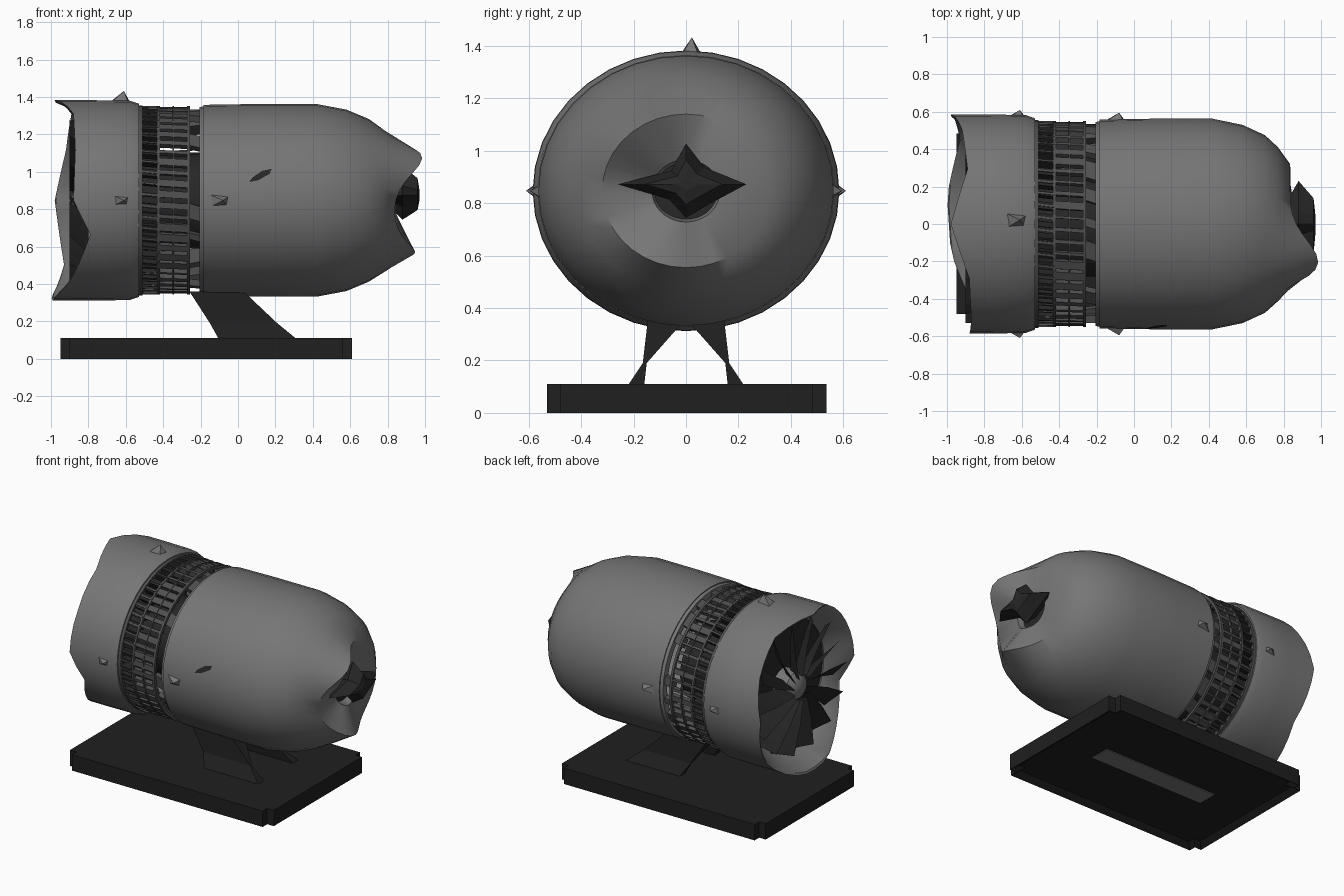
import bpy, bmesh, math, random
from mathutils import Vector

if "Cube" in bpy.data.objects:
    bpy.data.objects.remove(bpy.data.objects["Cube"])
random.seed(4)
CZ, SQ = 0.847, 0.915          # engine axis height, vertical squash


def material(name, v):
    m = bpy.data.materials.new(name)
    m.diffuse_color = (v, v, v, 1)
    m.use_nodes = True
    m.node_tree.nodes["Principled BSDF"].inputs["Base Color"].default_value = m.diffuse_color
    return m


GREY = material("cowl grey", 0.18)
VANE = material("vane grey", 0.08)
DARK = material("dark metal", 0.02)
BLACK = material("stand black", 0.014)


def polar(x, r, a):
    return Vector((x, r * math.cos(a), CZ + SQ * r * math.sin(a)))


def finish(bm, name, mat, angle=None, normals=True):
    if normals:
        bmesh.ops.recalc_face_normals(bm, faces=bm.faces)
    me = bpy.data.meshes.new(name)
    bm.to_mesh(me)
    bm.free()
    me.materials.append(mat)
    ob = bpy.data.objects.new(name, me)
    bpy.context.collection.objects.link(ob)
    if angle:
        bpy.ops.object.select_all(action='DESELECT')
        ob.select_set(True)
        bpy.context.view_layer.objects.active = ob
        bpy.ops.object.shade_smooth_by_angle(angle=math.radians(angle))
    return ob


def skin(bm, rings, closed=False, caps=False):
    vs = [[bm.verts.new(p) for p in ring] for ring in rings]
    n = len(vs[0])
    pairs = list(zip(vs, vs[1:])) + ([(vs[-1], vs[0])] if closed else [])
    for p, q in pairs:
        for i in range(n):
            j = (i + 1) % n
            bm.faces.new((p[i], p[j], q[j], q[i]))
    if caps:
        bm.faces.new(vs[0][::-1])
        bm.faces.new(vs[-1])


def revolve(name, mat, profile, n=36, wave=None, closed=False, caps=False, angle=40):
    """profile: (x, radius, strength of the angular wave along x)"""
    bm = bmesh.new()
    angs = [2 * math.pi * i / n for i in range(n)]
    skin(bm, [[polar(x + (w * wave(a) if wave else 0), r, a) for a in angs]
              for x, r, w in profile], closed, caps)
    return finish(bm, name, mat, angle)


def blades(name, mat, n, x0, x1, r0, r1, twist, width, jitter=0.0, keep=1.0):
    """Ring of slats between two radii; ends turned by twist, some missing."""
    bm = bmesh.new()
    for i in range(n):
        a = 2 * math.pi * (i + 0.5) / n
        w = width * (1 + jitter * random.uniform(-1, 1))
        if random.random() > keep:
            continue
        skin(bm, [[polar(x, r, a + t + s * w / 2) for r, s in
                   ((r0, -1), (r0, 1), (r1, 1), (r1, -1))]
                  for x, t in ((x0, -twist), (x1, twist))], caps=True)
    return finish(bm, name, mat)


def box(name, mat, x, y, z, bevel=0.0):
    bm = bmesh.new()
    skin(bm, [[(x[0], y[0], h), (x[1], y[0], h), (x[1], y[1], h), (x[0], y[1], h)] for h in z],
         caps=True)
    if bevel:
        edges = [e for e in bm.edges if abs(e.verts[0].co.z - e.verts[1].co.z) > 0.01]
        bmesh.ops.bevel(bm, geom=edges, offset=bevel, segments=2, affect='EDGES')
    return finish(bm, name, mat)


# intake cowl with uneven, peaked lip and tapering inner duct
LIP = ((0, -.98), (30, -.92), (60, -.89), (90, -.98), (120, -.88), (150, -.87), (180, -.88),
       (200, -.79), (225, -.87), (255, -.98), (285, -1.0), (320, -.93), (360, -.98))


def lip(a):
    d = math.degrees(a) % 360
    for (d0, x0), (d1, x1) in zip(LIP, LIP[1:]):
        if d <= d1:
            return x0 + (x1 - x0) * (d - d0) / (d1 - d0) + 0.925


revolve("intake_cowl", GREY,
        [(-0.53, 0.50, 0), (-0.53, 0.565, 0), (-0.58, 0.583, 0), (-0.76, 0.585, 0.15),
         (-0.925, 0.585, 1), (-0.918, 0.57, 1), (-0.82, 0.51, 0.3), (-0.74, 0.45, 0)],
        wave=lip, closed=True)

# fan behind the lip
revolve("fan_back_plate", DARK, [(-0.73, 0.46, 0), (-0.71, 0.46, 0)], caps=True)
revolve("fan_spinner", GREY, [(-0.74, 0.11, 0), (-0.84, 0.11, 0), (-0.87, 0.08, 0),
                              (-0.89, 0.02, 0)], n=16, caps=True)
bm = bmesh.new()
for i in range(14):
    a = 2 * math.pi * i / 14
    front, back = [], []
    for r, w, t in ((0.09, 0.25, 0), (0.28, 0.15, 0.06), (0.48, 0.13, 0.12)):
        front.append(bm.verts.new(polar(-0.90, r, a + t - w)))
        back.append(bm.verts.new(polar(-0.80, r, a + t + w)))
    for k in (0, 1):
        bm.faces.new((front[k], front[k + 1], back[k + 1], back[k]))
finish(bm, "fan_blades", DARK, 40, normals=False)

# inner core seen through the vane gaps
revolve("engine_core", DARK, [(-0.72, 0.28, 0), (-0.15, 0.28, 0)], n=24, caps=True)

# exposed vane cascade: hoops, two rows of slats, broken gap struts
for x, w, r in ((-0.52, 0.02, 0.555), (-0.425, 0.014, 0.55), (-0.345, 0.008, 0.55),
                (-0.265, 0.016, 0.55)):
    revolve("vane_hoop", VANE, [(x - w / 2, r - 0.02, 0), (x - w / 2, r, 0),
                                (x + w / 2, r, 0), (x + w / 2, r - 0.02, 0)],
            n=48, closed=True)
blades("front_vanes", DARK, 52, -0.52, -0.425, 0.49, 0.545, 0.01, 0.055, 0.6)
blades("rear_vanes", VANE, 52, -0.425, -0.265, 0.51, 0.545, 0.01, 0.055, 0.6)
blades("front_rails", VANE, 52, -0.52, -0.425, 0.54, 0.552, 0.01, 0.018)
blades("gap_struts", VANE, 22, -0.27, -0.17, 0.49, 0.53, 0.03, 0.15, 0.6, 0.7)
revolve("gap_ring", GREY, [(-0.205, 0.50, 0), (-0.205, 0.545, 0), (-0.18, 0.55, 0),
                           (-0.18, 0.50, 0)], closed=True)


# main nacelle and closed tail with two peaks around the outlet
def peaks(a):
    return sum(h * max(0, math.cos(a - math.radians(d))) ** 6
               for d, h in ((129, 1.0), (252, 0.75)))


revolve("main_nacelle", GREY,
        [(-0.18, 0.50, 0), (-0.185, 0.558, 0), (0.1, 0.563, 0), (0.42, 0.563, 0),
         (0.58, 0.53, 0), (0.70, 0.475, 0), (0.77, 0.41, 0.3), (0.835, 0.32, 1),
         (0.84, 0.13, 0.2), (0.76, 0.11, 0)],
        wave=lambda a: 0.15 * peaks(a))

# dark ragged exhaust plug in the tail opening
revolve("exhaust_back", DARK, [(0.78, 0.14, 0), (0.80, 0.14, 0)], n=20, caps=True)
bm = bmesh.new()
star = (0.23, 0.10, 0.17, 0.08, 0.26, 0.09, 0.14, 0.12)
skin(bm, [[polar(x, r * s, i * math.pi / 4) + Vector((0, 0, 0.025)) for i, r in enumerate(star)]
          for x, s in ((0.80, 0.4), (0.88, 1.0), (0.96, 0.6), (0.97, 0.2))], caps=True)
finish(bm, "exhaust_plug", DARK)

# small latches standing proud of the skin
for x, r, deg in ((-0.63, 0.59, 88), (-0.63, 0.58, 0), (-0.63, 0.58, 180),
                  (-0.10, 0.565, 0), (-0.10, 0.565, 180)):
    a = math.radians(deg)
    bm = bmesh.new()
    base = [bm.verts.new(polar(x + dx, r - 0.01, a + da))
            for dx, da in ((-0.05, -0.06), (0.05, -0.04), (0.04, 0.05), (-0.04, 0.06))]
    tip = bm.verts.new(polar(x + 0.02, r + (0.05 if deg == 88 else 0.03), a))
    for i in range(4):
        bm.faces.new((base[i], base[(i + 1) % 4], tip))
    finish(bm, "cowl_latch", GREY)

# dark slit on the near side of the nacelle
bm = bmesh.new()
slit = ((0.06, 0.945), (0.11, 0.955), (0.17, 0.99), (0.18, 1.015), (0.13, 1.005), (0.08, 0.97))
bm.faces.new([bm.verts.new((x, -0.569 * math.sqrt(1 - ((z - CZ) / (0.569 * SQ)) ** 2), z))
              for x, z in slit])
finish(bm, "side_slit", DARK)

# raked, splayed stand legs
for s in (-1, 1):
    bm = bmesh.new()
    rings = []
    for z, x0, x1, y0, y1 in ((0.36, -0.26, 0.03, 0.0, 0.145), (0.19, -0.15, 0.21, 0.15, 0.165),
                              (0.10, -0.10, 0.32, 0.16, 0.225)):
        rings.append([(x0, s * y0, z), (x1, s * y0, z), (x1, s * y1, z), (x0, s * y1, z)])
    skin(bm, rings, caps=True)
    finish(bm, "stand_leg", BLACK)

# base tray with recessed underside and a central strip
base = box("stand_base", BLACK, (-0.95, 0.61), (-0.53, 0.535), (0.0, 0.11), 0.05)
bm = bmesh.new()
bm.from_mesh(base.data)
bottom = [f for f in bm.faces if f.normal.z < -0.9]
bmesh.ops.inset_region(bm, faces=bottom, thickness=0.06, depth=0)
bmesh.ops.translate(bm, verts=list({v for f in bottom for v in f.verts}), vec=(0, 0, 0.03))
bm.to_mesh(base.data)
bm.free()
box("underside_strip", GREY, (-0.6, 0.28), (-0.07, 0.07), (0.024, 0.032))
